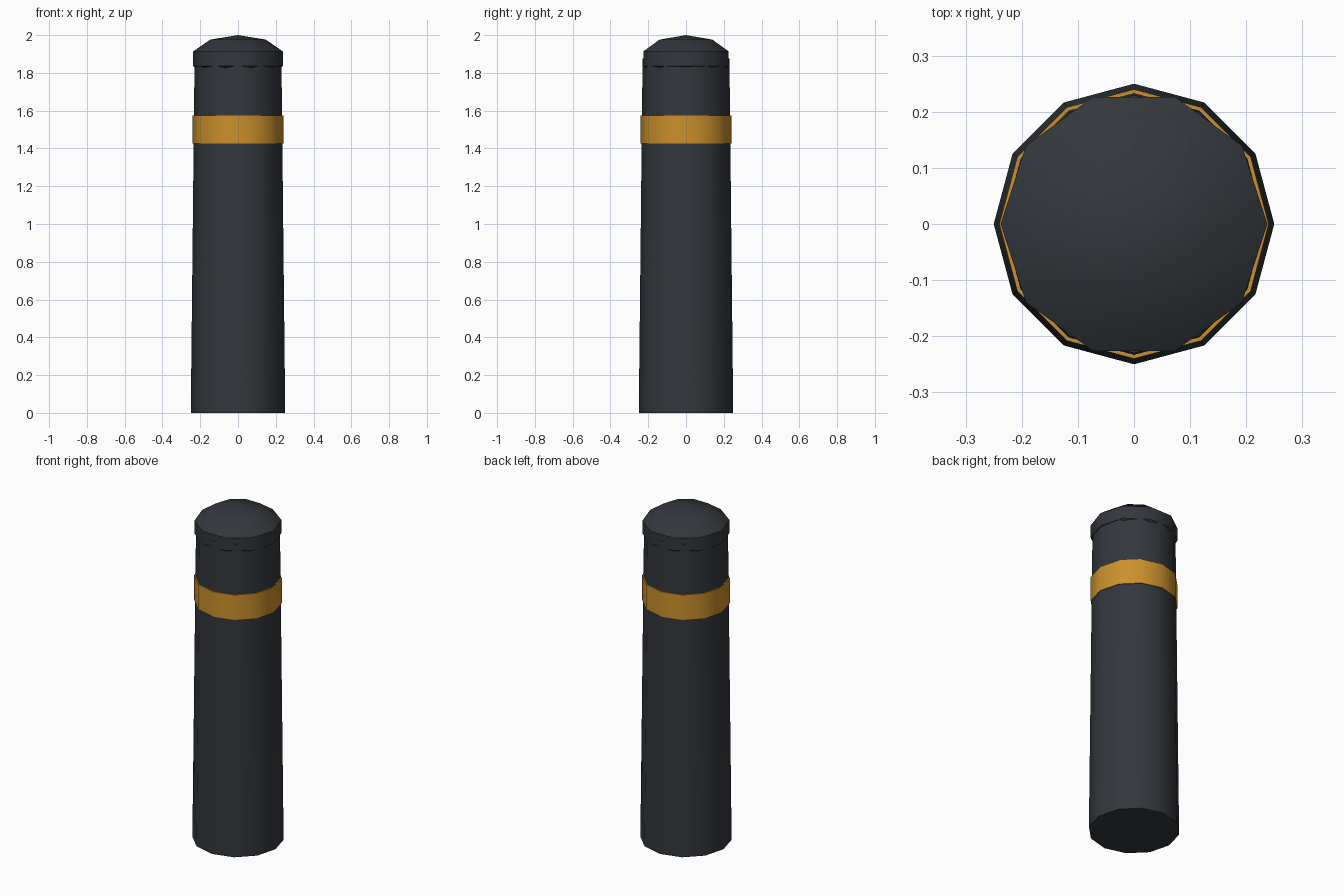
import bpy, bmesh, math

if "Cube" in bpy.data.objects:
    bpy.data.objects.remove(bpy.data.objects["Cube"])


def material(name, rgb):
    m = bpy.data.materials.new(name)
    m.diffuse_color = (*rgb, 1)
    m.use_nodes = True
    m.node_tree.nodes["Principled BSDF"].inputs["Base Color"].default_value = m.diffuse_color
    return m


def lathe(name, profile, sides, mat):
    """Closed solid from (radius, z) points, bottom to top; radius 0 is a pole."""
    bm = bmesh.new()
    rings = []
    for r, z in profile:
        n = sides if r > 0 else 1
        rings.append([bm.verts.new((r * math.cos(math.tau * i / n),
                                    r * math.sin(math.tau * i / n), z))
                      for i in range(n)])
    for a, b in zip(rings, rings[1:]):
        for i in range(sides):
            j = (i + 1) % sides
            if len(a) == 1:
                bm.faces.new((a[0], b[j], b[i]))
            elif len(b) == 1:
                bm.faces.new((a[i], a[j], b[0]))
            else:
                bm.faces.new((a[i], a[j], b[j], b[i]))
    if len(rings[0]) > 1:
        bm.faces.new(rings[0][::-1])
    if len(rings[-1]) > 1:
        bm.faces.new(rings[-1])
    me = bpy.data.meshes.new(name)
    bm.to_mesh(me)
    bm.free()
    me.materials.append(mat)
    ob = bpy.data.objects.new(name, me)
    bpy.context.collection.objects.link(ob)
    bpy.ops.object.select_all(action='DESELECT')
    ob.select_set(True)
    bpy.context.view_layer.objects.active = ob
    bpy.ops.object.shade_smooth_by_angle(angle=math.radians(50))
    return ob


dark = material("dark_metal", (0.033, 0.038, 0.045))
gold = material("amber", (0.6, 0.28, 0.026))

# Tapered twelve-sided post
lathe("post", [(0.25, 0), (0.23, 1.875)], 12, dark)

# Amber band
lathe("band", [(0.24, 1.425), (0.24, 1.575)], 12, gold)

# Flattened ten-sided dome cap
angles = [math.pi * k / 5 for k in range(1, 5)]
dome = [(0.25 * math.sin(a), 1.875 - 0.125 * math.cos(a)) for a in angles]
lathe("cap", [(0, 1.75)] + dome + [(0, 2.0)], 10, dark)
